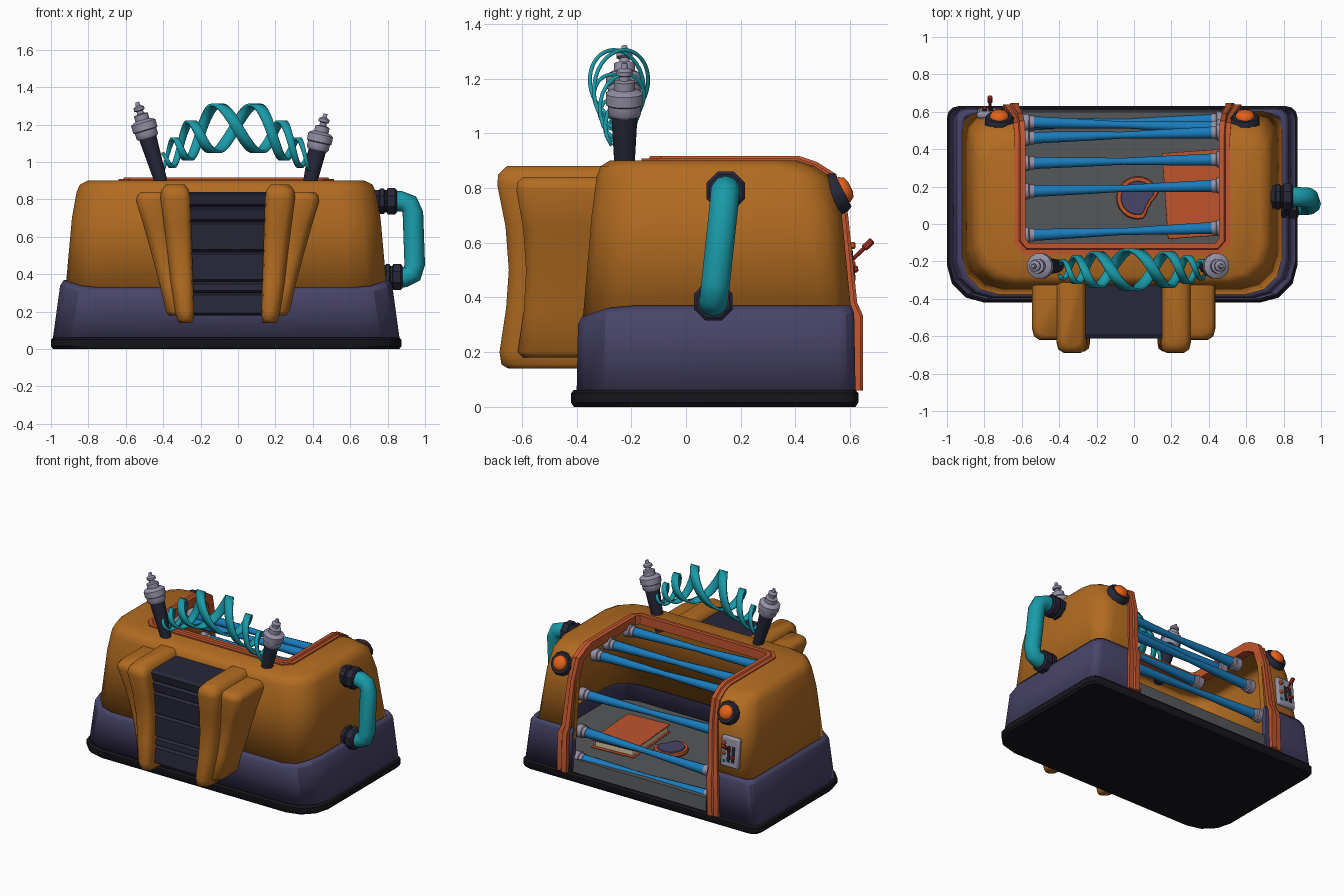
import bpy, bmesh, math
from mathutils import Vector, Euler

if "Cube" in bpy.data.objects:
    bpy.data.objects.remove(bpy.data.objects["Cube"])

CX = -0.063
COL = dict(orange=(.45, .15, .015), purple=(.065, .058, .14), dark=(.02, .02, .04), black=(.008, .008, .012),
           teal=(.01, .33, .40), blue=(.01, .2, .5), trim=(.52, .09, .026), red=(.4, .03, .02),
           metal=(.3, .28, .38), lamp=(.8, .12, .01), floor=(.09, .095, .1), cream=(.7, .55, .35))
MATS = {}


def mat(c):
    if c not in MATS:
        MATS[c] = bpy.data.materials.new(c)
        MATS[c].diffuse_color = (*COL[c], 1)
    return MATS[c]


def mesh(name, verts, faces, col, ang=35, bevel=0):
    me = bpy.data.meshes.new(name)
    me.from_pydata([tuple(v) for v in verts], [], faces)
    me.materials.append(mat(col))
    ob = bpy.data.objects.new(name, me)
    bpy.context.collection.objects.link(ob)
    if bevel:
        m = ob.modifiers.new("bevel", 'BEVEL')
        m.width, m.segments = bevel, 2
    if ang:
        bpy.ops.object.select_all(action='DESELECT')
        ob.select_set(True)
        bpy.context.view_layer.objects.active = ob
        bpy.ops.object.shade_smooth_by_angle(angle=math.radians(ang))
    return ob


def loft(name, rings, col, caps=(True, True), **kw):
    n = len(rings[0])
    faces = [(i*n+j, i*n+(j+1) % n, (i+1)*n+(j+1) % n, (i+1)*n+j)
             for i in range(len(rings)-1) for j in range(n)]
    if caps[0]:
        faces.append(tuple(reversed(range(n))))
    if caps[1]:
        faces.append(tuple(range((len(rings)-1)*n, len(rings)*n)))
    ob = mesh(name, [v for r in rings for v in r], faces, col, **kw)
    if all(caps):
        bm = bmesh.new()
        bm.from_mesh(ob.data)
        bmesh.ops.recalc_face_normals(bm, faces=bm.faces)
        bm.to_mesh(ob.data)
        bm.free()
    return ob


def circle(c, axis, r, n):
    q = Vector(axis).to_track_quat('Z', 'Y')
    return [Vector(c) + q @ Vector((r*math.cos(t), r*math.sin(t), 0))
            for t in [(k+.5)*math.tau/n for k in range(n)]]


def lathe(name, prof, origin, axis, col, n=12, **kw):
    a = Vector(axis).normalized()
    return loft(name, [circle(Vector(origin)+a*t, a, r, n) for r, t in prof], col, **kw)


def box(name, c, size, col, rot=(0, 0, 0), bevel=.005):
    e = Euler(rot).to_matrix()
    rings = [[Vector(c) + e @ Vector((x*size[0]/2, y*size[1]/2, z*size[2]/2))
              for x, y in ((-1, -1), (1, -1), (1, 1), (-1, 1))] for z in (-1, 1)]
    return loft(name, rings, col, ang=30, bevel=bevel)


def rrect(hw, y0, y1, z, rf, rb, dip=0, n=3):
    pts = []
    for x, y, r, a in ((-hw+rf, y0+rf, rf, 180), (hw-rf, y0+rf, rf, 270), (hw-rb, y1-rb, rb, 0), (-hw+rb, y1-rb, rb, 90)):
        for k in range(n+1):
            t = math.radians(a + 90*k/n)
            yy = y + r*math.sin(t)
            pts.append((CX+x+r*math.cos(t), yy, z - dip*max(0, 1-(yy-y0)/.12)))
    return pts


# Base slab and raised floor
loft("base_slab", [rrect(.925, -.41, .62, 0, .2, .06), rrect(.937, -.42, .63, .015, .2, .06),
                   rrect(.937, -.42, .63, .05, .2, .06), rrect(.925, -.41, .62, .062, .2, .06)], "black")
loft("inner_floor", [rrect(.875, -.365, .61, .05, .18, .06), rrect(.862, -.36, .60, .155, .18, .06)], "floor")

# Hollow skirt and body, cut open through the top and the back
skirt = loft("skirt", [rrect(.927, -.40, .62, .055, .2, .06), rrect(.888, -.395, .615, .34, .2, .06, .04),
                       rrect(.868, -.38, .605, .37, .19, .06, .04)],
             "purple", caps=(False, False), ang=28)
body = loft("body_shell", [rrect(.862, -.38, .61, .29, .2, .1), rrect(.825, -.345, .57, .70, .2, .13),
                           rrect(.80, -.327, .53, .84, .2, .13), rrect(.782, -.312, .47, .88, .2, .13),
                           rrect(.74, -.28, .41, .90, .18, .12)], "orange", caps=(False, True), ang=50)
cutter = loft("opening_cutter", [[(CX+x, y, z) for x, y in
              ((-.53, 1), (-.53, -.07), (-.48, -.12), (.48, -.12), (.53, -.07), (.53, 1))] for z in (-.1, 1.3)],
              "orange", ang=0)
cutter.hide_render = True
cutter.display_type = 'WIRE'
for ob in (skirt, body):
    s = ob.modifiers.new("thickness", 'SOLIDIFY')
    s.thickness, s.offset = .04, -1
    b = ob.modifiers.new("opening", 'BOOLEAN')
    b.operation, b.object, b.solver = 'DIFFERENCE', cutter, 'EXACT'

# Stepped trim following the opening edge: x, y, z, normal (y, z), side (x, y)
half = [(-.595, .63, .06, 1, 0, -1.35, 0), (-.59, .63, .33, 1, .1, -1.3, 0), (-.58, .608, .38, 1, .1, -1.1, 0),
        (-.56, .575, .70, 1, .2, -1, 0), (-.55, .535, .84, .8, .6, -1, 0), (-.545, .47, .88, .4, .9, -1, 0),
        (-.545, .41, .90, .1, 1, -1, 0), (-.545, -.09, .90, 0, 1, -1, -.4), (-.51, -.13, .90, 0, 1, -.4, -1)]
path = half + [(-p[0], *p[1:5], -p[5], p[6]) for p in reversed(half)]
section = ((-.028, -.045), (-.028, .018), (0, .018), (.006, .008), (.032, .008), (.032, -.045))
rings = []
for x, y, z, ny, nz, sx, sy in path:
    nrm, side = Vector((0, ny, nz)).normalized(), Vector((sx, sy, 0))
    rings.append([Vector((CX+x, y, z)) + side*a + nrm*b for a, b in section])
loft("opening_trim", rings, "trim")

# Glowing rods across the opening, with end caps
rods = [(.545, .145, .01), (.53, .32, -.015), (.475, .575, .015), (.335, .80, .01), (.19, .825, .015), (-.04, .835, .02)]
for i, (y, z, d) in enumerate(rods):
    a, b = Vector((-.575, y-d, z)), Vector((.455, y+d, z))
    L = (b-a).length
    lathe(f"rod_{i}", [(.034, .02), (.026, L*.3), (.019, L*.5), (.026, L*.7), (.034, L-.02)], a, b-a, "blue", 10, ang=50)
    for k, p, ax in ((0, a, b-a), (1, b, a-b)):
        lathe(f"rod_cap_{i}_{k}", [(.045, -.03), (.045, .012), (.037, .016), (.037, .04)], p, ax, "metal", 10, ang=50)


# Front grille: ridged dark panel whose back follows the body wall
def front(z):
    return -.58 - .03*((z-.5)/.33)**2


def back(z):
    return -.37 + .09*(z-.2)


zs = [.18, .30, .36, .52, .68, .76, .84]
prof = [(back(.18), .18)]
for z0, z1 in zip(zs, zs[1:]):
    prof += [(front(z0)+.02, z0), (front(z0), z0+.012), (front(z1), z1-.012), (front(z1)+.02, z1)][(z0 > .18):]
prof.append((back(.84), .84))
loft("grille_panel", [[(x, y, z) for y, z in prof] for x in (-.27, .16)], "dark", ang=20)

# Grille cheeks, mirrored: z, outer x, inner x, front y
inner = [(.14, -.315, -.245, -.65), (.155, -.325, -.238, -.675), (.20, -.335, -.235, -.682), (.36, -.36, -.24, -.658),
         (.50, -.375, -.245, -.648), (.66, -.395, -.25, -.66), (.81, -.415, -.255, -.69), (.85, -.41, -.262, -.687),
         (.88, -.385, -.285, -.655)]
outer = [(.18, -.37, -.30, -.595), (.20, -.385, -.30, -.615), (.35, -.42, -.32, -.593), (.50, -.46, -.34, -.585),
         (.65, -.502, -.36, -.595), (.79, -.545, -.38, -.62), (.82, -.54, -.38, -.617), (.84, -.52, -.38, -.595)]
for nm, levels in (("inner", inner), ("outer", outer)):
    for side in ("left", "right"):
        f = (lambda x: x) if side == "left" else (lambda x: -.11 - x)
        rings = [[(f(xo), back(z), z), (f(xo), yf+.06, z), (f(xo+.01), yf+.02, z), (f(xo+.04), yf, z),
                  (f(xi-.03), yf, z), (f(xi-.007), yf+.015, z), (f(xi), yf+.045, z), (f(xi), back(z), z)]
                 for z, xo, xi, yf in levels]
        loft(f"{nm}_cheek_{side}", rings, "orange", ang=60)

# Side pipe with octagonal flanges
pts = [Vector(p) for p in ((.78, .145, .79), (.87, .145, .79), (.915, .143, .775), (.935, .138, .73),
                           (.945, .108, .45), (.93, .102, .40), (.895, .1, .385), (.80, .1, .385))]
rings = []
for i, p in enumerate(pts):
    t = (pts[min(i+1, len(pts)-1)] - pts[max(i-1, 0)]).normalized()
    u = t.cross(Vector((0, 1, 0))).normalized()
    w = u.cross(t)
    rings.append([p + (u*math.cos(a) + w*math.sin(a))*.055 for a in [k*math.tau/10 for k in range(10)]])
loft("side_pipe", rings, "teal", ang=60)
ridged = [(.066, 0), (.066, .03), (.074, .035), (.074, .055), (.064, .06), (.064, .07), (.076, .075), (.076, .115), (.064, .125)]
lathe("pipe_flange_top", ridged, (.725, .145, .79), (1, 0, 0), "dark", 8)
lathe("pipe_flange_bottom", ridged, (.755, .1, .385), (1, 0, 0), "dark", 8)

# Antennas: tapered stem with a stacked metal tip
for side, foot, tip in (("left", (-.395, -.225, .84), (-.54, -.225, 1.32)),
                        ("right", (.36, -.225, .78), (.468, -.225, 1.258))):
    ax = Vector(tip) - Vector(foot)
    L = ax.length
    lathe(f"antenna_stem_{side}", [(.032, 0), (.052, L-.15)], foot, ax, "dark", 12)
    lathe(f"antenna_tip_{side}", [(.055, L-.20), (.062, L-.19), (.062, L-.16), (.07, L-.155), (.07, L-.115),
                                  (.055, L-.105), (.04, L-.10), (.04, L-.07), (.02, L-.065), (.018, L-.05),
                                  (.03, L-.045), (.03, L-.03), (.014, L-.02), (.01, L)], foot, ax, "metal", 12)

# Double spiral ribbon arcing between the antennas, tighter and thinner at its ends
N = 72
for s in (0, 1):
    verts = []
    for i in range(N+1):
        u = 2*i/N - 1
        h = 1 - u*u
        a = math.pi*(1.6*u + 1.7*u**3 + s)
        r, w = .055 + .075*h, .008 + .027*h
        y, z = -.245 + r*.82*math.cos(a), 1.0 + .195*h + r*math.sin(a)
        verts += [(-.01+.39*u-w, y, z), (-.01+.39*u+w, y, z)]
    ob = mesh(f"spiral_ribbon_{s}", verts, [(2*i, 2*i+1, 2*i+3, 2*i+2) for i in range(N)], "teal", ang=30)
    m = ob.modifiers.new("thickness", 'SOLIDIFY')
    m.thickness, m.offset = .014, 0

# Rear lamps
for side, x in (("left", -.72), ("right", .594)):
    o, ax = (x, .53, .77), (0, .88, .45)
    lathe(f"lamp_ring_{side}", [(.08, -.02), (.08, .03), (.07, .05), (.052, .05)], o, ax, "dark", 12)
    lathe(f"lamp_{side}", [(.052, .02), (.052, .055), (.042, .072), (.02, .08)], o, ax, "lamp", 12, ang=60)

# Rear control panel with levers and buttons
tilt = (math.radians(6), 0, 0)
box("control_panel", (-.77, .592, .53), (.14, .035, .21), "metal", tilt, .012)
for k, x in enumerate((-.80, -.765)):
    box(f"lever_slot_{k}", (x, .609, .52), (.022, .012, .11), "dark", tilt, .002)
lathe("lever", [(.008, 0), (.008, .055), (.014, .06), (.014, .095), (.008, .10)], (-.77, .61, .54), (0, .72, .69), "red", 8)
lathe("short_lever", [(.012, 0), (.015, .02), (.01, .03)], (-.80, .60, .50), (0, 1, .2), "red", 8)
for k, z in enumerate((.47, .52, .59)):
    lathe(f"button_{k}", [(.014, 0), (.014, .015), (.008, .02)], (-.727, .60, z), (0, 1, 0), "lamp" if k else "teal", 8)

# Book lying on the floor
rot = (0, 0, math.radians(4))
box("book_pages", (.32, .16, .185), (.29, .43, .045), "cream", rot)
for k, z in enumerate((.16, .212)):
    box(f"book_cover_{k}", (.325, .16, z), (.32, .46, .012), "trim", rot)


# Bitten biscuit lying on the floor
def biscuit(r, z):
    out = []
    for k in range(24):
        t = k*math.tau/24
        d = r*(.68 if k in (21, 22, 23) else .82 if k in (20, 0) else 1)
        out.append((.02+d*math.cos(t), .14+d*math.sin(t), z))
    return out


loft("biscuit", [biscuit(.11, .15), biscuit(.115, .165), biscuit(.11, .18)], "trim")
loft("biscuit_icing", [biscuit(.092, .175), biscuit(.088, .187)], "purple")

for m in bpy.data.materials:
    if m.users and not m.is_grease_pencil:
        m.use_nodes = True
        m.node_tree.nodes["Principled BSDF"].inputs["Base Color"].default_value = m.diffuse_color
